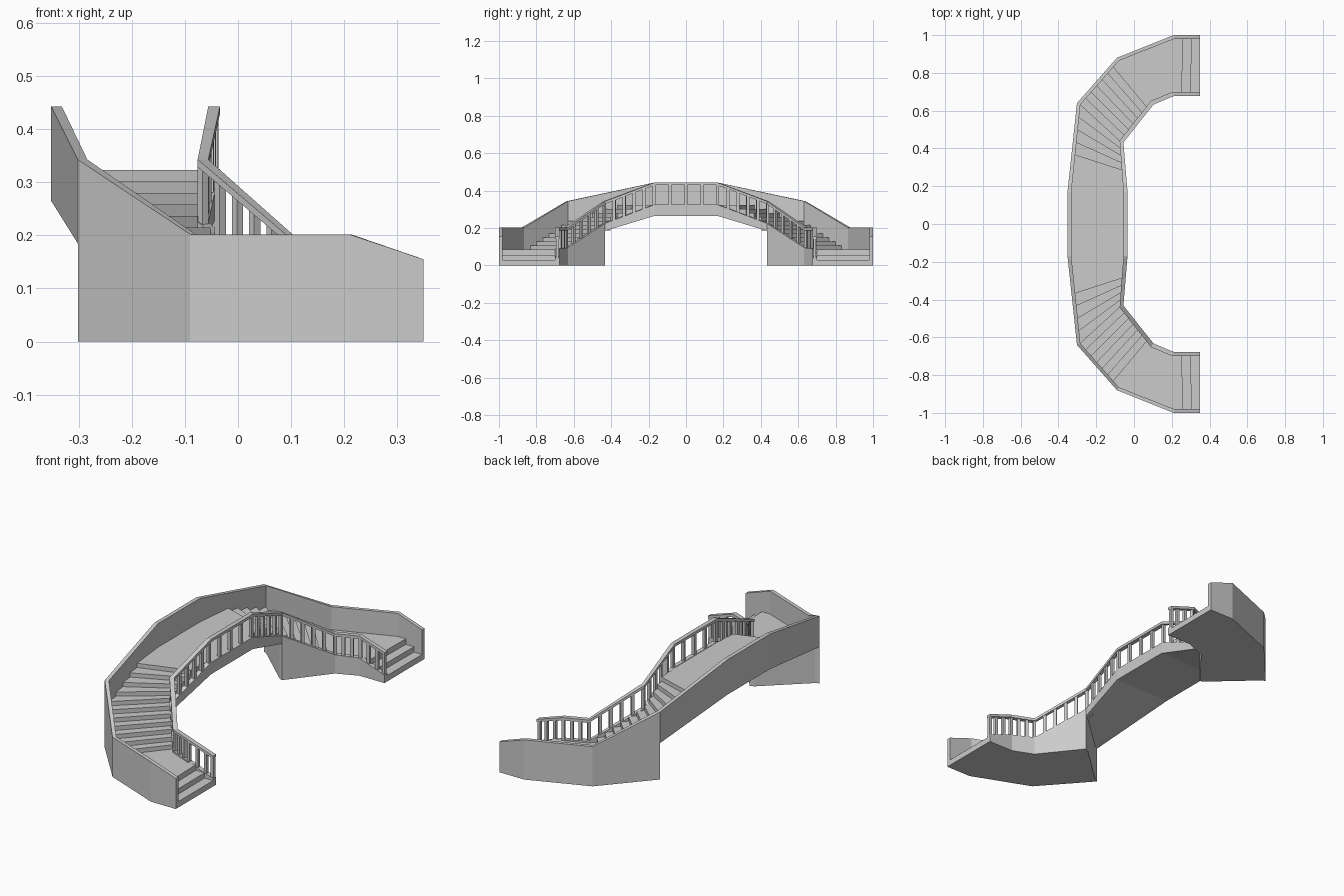
import bpy, bmesh, math
from mathutils import Vector

if "Cube" in bpy.data.objects:
    bpy.data.objects.remove(bpy.data.objects["Cube"])

# Plan stations of one half (entry -> crown); the other half is mirrored in y
OUT = [(.35, 1), (.21, 1), (-.09, .88), (-.302, .64), (-.352, .17)]
OUT_IN = [(.35, .98), (.213, .98), (-.08, .865), (-.284, .632), (-.332, .168)]
IN_OUT = [(.35, .70), (.205, .70), (.09, .652), (-.076, .442), (-.056, .172)]
IN = [(.35, .677), (.21, .677), (.103, .632), (-.056, .432), (-.034, .168)]
TOP = [.155, .202, .202, .343, .443]        # top of wall and handrail
STR = [.04, .09, .095, .225, .325]          # top of inner stringer


def mirror_xy(pts):
    return pts + [(x, -y) for x, y in reversed(pts)]


OUT, OUT_IN, IN_OUT, IN = map(mirror_xy, (OUT, OUT_IN, IN_OUT, IN))
TOP, STR = TOP + TOP[::-1], STR + STR[::-1]
# Underside: base blocks on the ground, then the raised arch
SOFFIT = [(0, 0), (1, 0), (2, 0), (3, 0), (3, .185), (4, .265)]
SOFFIT += [(9 - s, z) for s, z in reversed(SOFFIT)]


def at(pts, s):
    i = min(int(s), 8)
    t = s - i
    a, b = pts[i], pts[i + 1]
    if isinstance(a, tuple):
        return Vector(a).lerp(Vector(b), t)
    return a + (b - a) * t


def finish(bm, name, recalc=True):
    if recalc:
        bmesh.ops.remove_doubles(bm, verts=bm.verts, dist=1e-5)
        bmesh.ops.dissolve_degenerate(bm, edges=bm.edges, dist=1e-5)
        bmesh.ops.recalc_face_normals(bm, faces=bm.faces)
    me = bpy.data.meshes.new(name)
    bm.to_mesh(me)
    bm.free()
    ob = bpy.data.objects.new(name, me)
    bpy.context.collection.objects.link(ob)
    return ob


def loft(name, side_a, side_b, rows):
    """Sweep a rectangular section; rows are (station, bottom, top)."""
    bm = bmesh.new()
    rings = []
    for s, lo, hi in rows:
        a, b = at(side_a, s), at(side_b, s)
        rings.append([bm.verts.new((p.x, p.y, z)) for p, z in
                      ((a, lo), (a, hi), (b, hi), (b, lo))])
    for r, q in zip(rings, rings[1:]):
        for k in range(4):
            j = (k + 1) % 4
            bm.faces.new((r[k], r[j], q[j], q[k]))
    bm.faces.new(rings[0])
    bm.faces.new(rings[-1][::-1])
    return finish(bm, name)


def ribbon(name, rows, side_a, side_b, up, skirt=0):
    """Strip across the stair width; rows are (station, height)."""
    bm = bmesh.new()

    def quad(*pts):
        vs = [bm.verts.new(p) for p in pts]
        bm.faces.new(vs if up else vs[::-1])

    for (s, z), (t, w) in zip(rows, rows[1:]):
        a, b = at(side_a, s).to_3d(), at(side_b, s).to_3d()
        c, d = at(side_a, t).to_3d(), at(side_b, t).to_3d()
        a.z = b.z = z
        c.z = d.z = w
        quad(a, c, d, b)
        if skirt and s != t and z > .09:
            drop = Vector((0, 0, skirt))
            quad(b, d, d - drop, b - drop)
    bmesh.ops.remove_doubles(bm, verts=bm.verts, dist=1e-5)
    return finish(bm, name, recalc=False)


# Solid outer wall and low inner stringer
loft("outer_wall", OUT, OUT_IN, [(s, z, at(TOP, s)) for s, z in SOFFIT])
loft("inner_stringer", IN_OUT, IN, [(s, z, at(STR, s)) for s, z in SOFFIT])

# Handrail
loft("handrail", IN_OUT, IN, [(s, TOP[s] - .014, TOP[s]) for s in range(10)])

# Treads and risers: entry steps, landing, main flight, crown deck
floor = [(0, 0), (0, .03), (1 / 3, .03), (1 / 3, .057), (2 / 3, .057),
         (2 / 3, .085), (1, .085), (2, .085)]
rise = (.323 - .085) / 11
for i in range(1, 12):
    floor += [(2 + i / 7, .085 + rise * (i - 1)), (2 + i / 7, .085 + rise * i)]
floor.append((4, .323))
floor += [(9 - s, z) for s, z in reversed(floor)]
ribbon("steps", floor, OUT_IN, IN_OUT, True, skirt=.05)

# Closed underside
ribbon("underside", SOFFIT, OUT_IN, IN_OUT, False)

# Balusters, evenly divided along each straight run of the rail
bm = bmesh.new()
COUNTS = [3, 3, 5, 5]
COUNTS = COUNTS + [4] + COUNTS[::-1]
stops = [i + k / n for i, n in enumerate(COUNTS) for k in range(n)] + [9]
stops[0], stops[-1] = .06, 8.94
for s in stops:
    i = min(int(s), 8)
    mid = (at(IN, s) + at(IN_OUT, s)) / 2
    u = (Vector(IN[i + 1]) - Vector(IN[i])).normalized() * .0075
    v = Vector((-u.y, u.x))
    lo, hi = at(STR, s) - .01, at(TOP, s) - .008
    ring = [mid + u + v, mid - u + v, mid - u - v, mid + u - v]
    b = [bm.verts.new((p.x, p.y, lo)) for p in ring]
    t = [bm.verts.new((p.x, p.y, hi)) for p in ring]
    bm.faces.new(b[::-1])
    bm.faces.new(t)
    for k in range(4):
        j = (k + 1) % 4
        bm.faces.new((b[k], b[j], t[j], t[k]))
finish(bm, "balusters")
